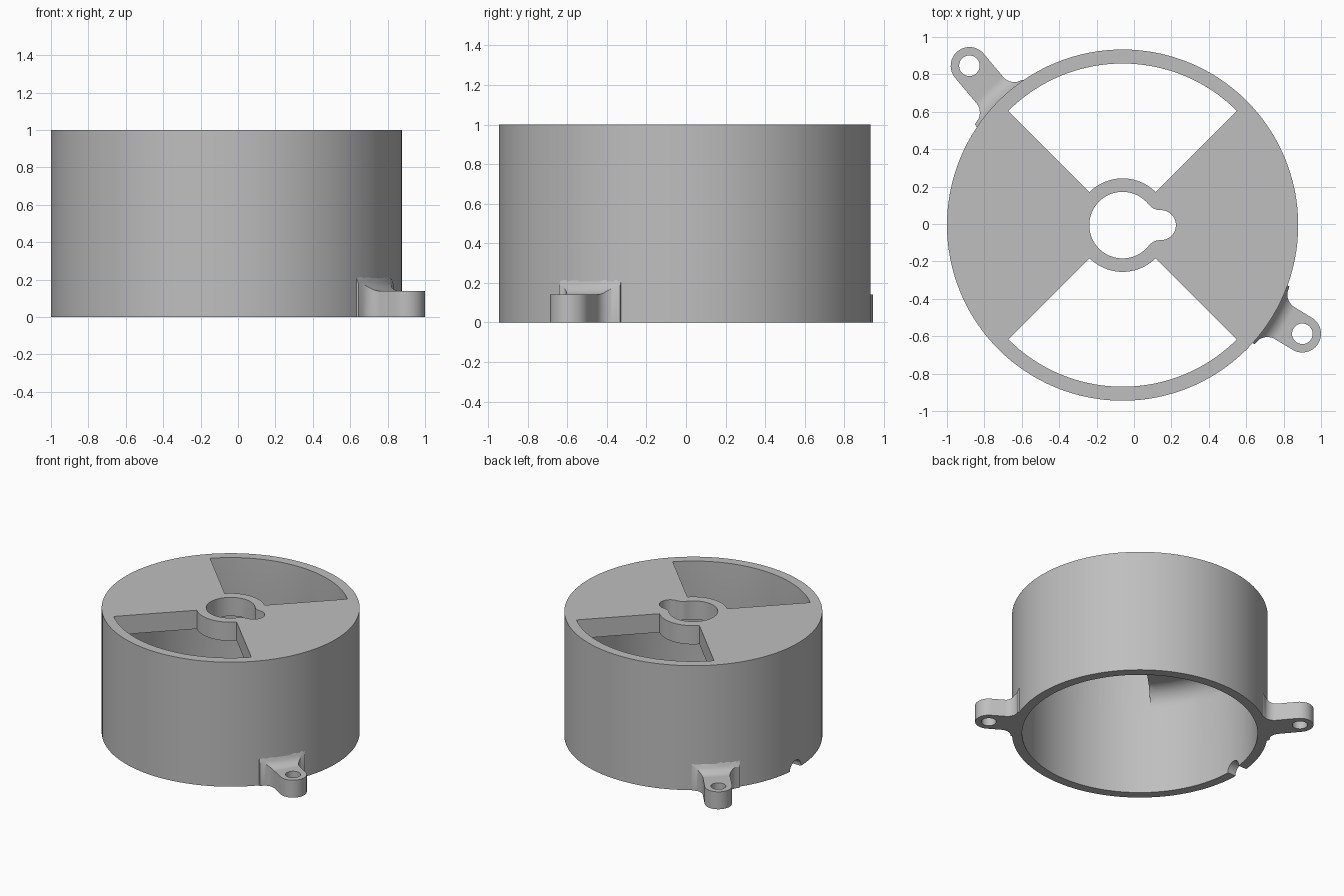
import bpy, bmesh, math
from mathutils import Vector, Matrix

cube = bpy.data.objects.get("Cube")
if cube:
    bpy.data.objects.remove(cube, do_unlink=True)

CX, CY = -0.061, -0.006          # axis of the drum
R, R_IN, H = 0.939, 0.865, 1.0
SEG = 128

grey = bpy.data.materials.new("light grey plastic")
grey.use_nodes = True
COLOR = (0.52, 0.52, 0.52, 1)
grey.diffuse_color = COLOR
grey.node_tree.nodes["Principled BSDF"].inputs["Base Color"].default_value = COLOR


def finish(name, bm):
    """Turn a bmesh into a closed, coloured object."""
    bmesh.ops.remove_doubles(bm, verts=bm.verts, dist=1e-5)
    bmesh.ops.recalc_face_normals(bm, faces=bm.faces)
    mesh = bpy.data.meshes.new(name)
    bm.to_mesh(mesh)
    bm.free()
    obj = bpy.data.objects.new(name, mesh)
    bpy.context.collection.objects.link(obj)
    mesh.materials.append(grey)
    return obj


def prism(name, outline, z0, z1):
    bm = bmesh.new()
    face = bm.faces.new([bm.verts.new((x, y, z0)) for x, y in outline])
    out = bmesh.ops.extrude_face_region(bm, geom=[face])
    verts = [v for v in out["geom"] if isinstance(v, bmesh.types.BMVert)]
    bmesh.ops.translate(bm, verts=verts, vec=(0, 0, z1 - z0))
    return finish(name, bm)


def arc(cx, cy, r, a0, a1, n):
    """Points on an arc, angles in degrees."""
    angles = [math.radians(a0 + (a1 - a0) * i / n) for i in range(n + 1)]
    return [(cx + r * math.cos(a), cy + r * math.sin(a)) for a in angles]


def cut(obj, cutter):
    cutter.hide_render = True
    mod = obj.modifiers.new("cut", 'BOOLEAN')
    mod.operation, mod.solver, mod.object = 'DIFFERENCE', 'EXACT', cutter
    bpy.context.view_layer.objects.active = obj
    bpy.ops.object.modifier_apply(modifier=mod.name)
    bpy.data.objects.remove(cutter, do_unlink=True)


def smooth(obj):
    bpy.ops.object.select_all(action='DESELECT')
    obj.select_set(True)
    bpy.context.view_layer.objects.active = obj
    bpy.ops.object.shade_smooth_by_angle(angle=math.radians(30))


# Drum: lathed cup, open below, with a fillet under the top plate
PLATE, FIL = 0.85, 0.15
profile = [(0, PLATE)] + arc(R_IN - FIL, PLATE - FIL, FIL, 90, 0, 10)
profile += [(R_IN, 0), (R, 0), (R, H), (0, H)]
bm = bmesh.new()
ring = [bm.verts.new((x, 0, z)) for x, z in profile]
edges = [bm.edges.new(pair) for pair in zip(ring, ring[1:])]
bmesh.ops.spin(bm, geom=ring + edges, axis=(0, 0, 1), cent=(0, 0, 0),
               angle=math.tau, steps=SEG)
drum = finish("drum", bm)

# Two quarter openings through the top plate
for middle in (90, 270):
    outline = arc(0, 0, R_IN - 0.001, middle - 45, middle + 45, 32)
    outline += arc(0, 0, 0.25, middle + 45, middle - 45, 24)
    cut(drum, prism("opening_cutter", outline, 0.6, 1.1))

# Keyhole: large and small circle joined by tangent fillets
BIG, SMALL, OFF, BLEND = 0.178, 0.08, 0.205, 0.08
a, b = BIG + BLEND, SMALL + BLEND
fx = (a * a - b * b + OFF * OFF) / (2 * OFF)
fy = math.sqrt(a * a - fx * fx)
t_big = math.degrees(math.atan2(fy, fx))
t_small = math.degrees(math.atan2(fy, fx - OFF))
half = arc(OFF, 0, SMALL, 0, t_small, 12)
half += arc(fx, fy, BLEND, t_small - 180, t_big - 180, 8)[1:]
half += arc(0, 0, BIG, t_big, 180, 28)[1:]
keyhole = half + [(x, -y) for x, y in reversed(half[1:-1])]
cut(drum, prism("keyhole_cutter", keyhole, 0.6, 1.1))

# Round cable notch in the lower rim
notch = prism("notch_cutter", arc(0, 0, 0.065, 0, 345, 23), -0.1, 0.1)
notch.data.transform(Matrix.Translation((-0.9, 0.04, 0.005))
                     @ Matrix.Rotation(math.pi / 2, 4, 'Y'))
cut(drum, notch)
drum.data.transform(Matrix.Translation((CX, CY, 0)))
smooth(drum)

# Mounting ears: round-ended tabs that flare and rise into the wall
EAR_R, EAR_H, FLARE = 0.1, 0.14, 0.08


def fillet(d):
    d = min(max(d, 0), FLARE)
    return FLARE - math.sqrt(FLARE ** 2 - (FLARE - d) ** 2)


def ear(name, x, y, inward):
    centre = Vector((x - CX, y - CY))
    u = Vector((math.cos(inward), math.sin(inward)))
    side = Vector((-u.y, u.x))
    reach = centre.length - 0.895
    stations = [-EAR_R * math.cos(math.pi / 2 * i / 12) for i in range(12)]
    stations += [reach * i / 30 for i in range(31)]
    bm = bmesh.new()
    rows = []
    for s in stations:
        widths = []
        for sign in (-1, 1):
            edge = centre + u * s + side * sign * EAR_R
            w = math.sqrt(EAR_R ** 2 - s * s) if s < 0 else EAR_R + fillet(edge.length - R)
            widths.append(sign * w)
        top, low = [], []
        for j in range(13):
            t = widths[0] + (widths[1] - widths[0]) * j / 12
            p = centre + u * s + side * t
            z = EAR_H + fillet(p.length - R)
            top.append(bm.verts.new((p.x + CX, p.y + CY, z)))
            low.append(bm.verts.new((p.x + CX, p.y + CY, 0)))
        rows.append(top + low[::-1])
    for r0, r1 in zip(rows, rows[1:]):
        for j in range(len(r0)):
            k = (j + 1) % len(r0)
            bm.faces.new((r0[j], r0[k], r1[k], r1[j]))
    bm.faces.new(rows[0])
    bm.faces.new(rows[-1])
    bmesh.ops.dissolve_degenerate(bm, edges=bm.edges, dist=1e-5)
    obj = finish(name, bm)
    cut(obj, prism("screw_hole_cutter", arc(x, y, 0.055, 0, 348.75, 31), -0.1, 0.4))
    smooth(obj)


ear("back_ear", -0.88, 0.846, math.radians(-50))
ear("front_ear", 0.9, -0.587, math.radians(148.8))
